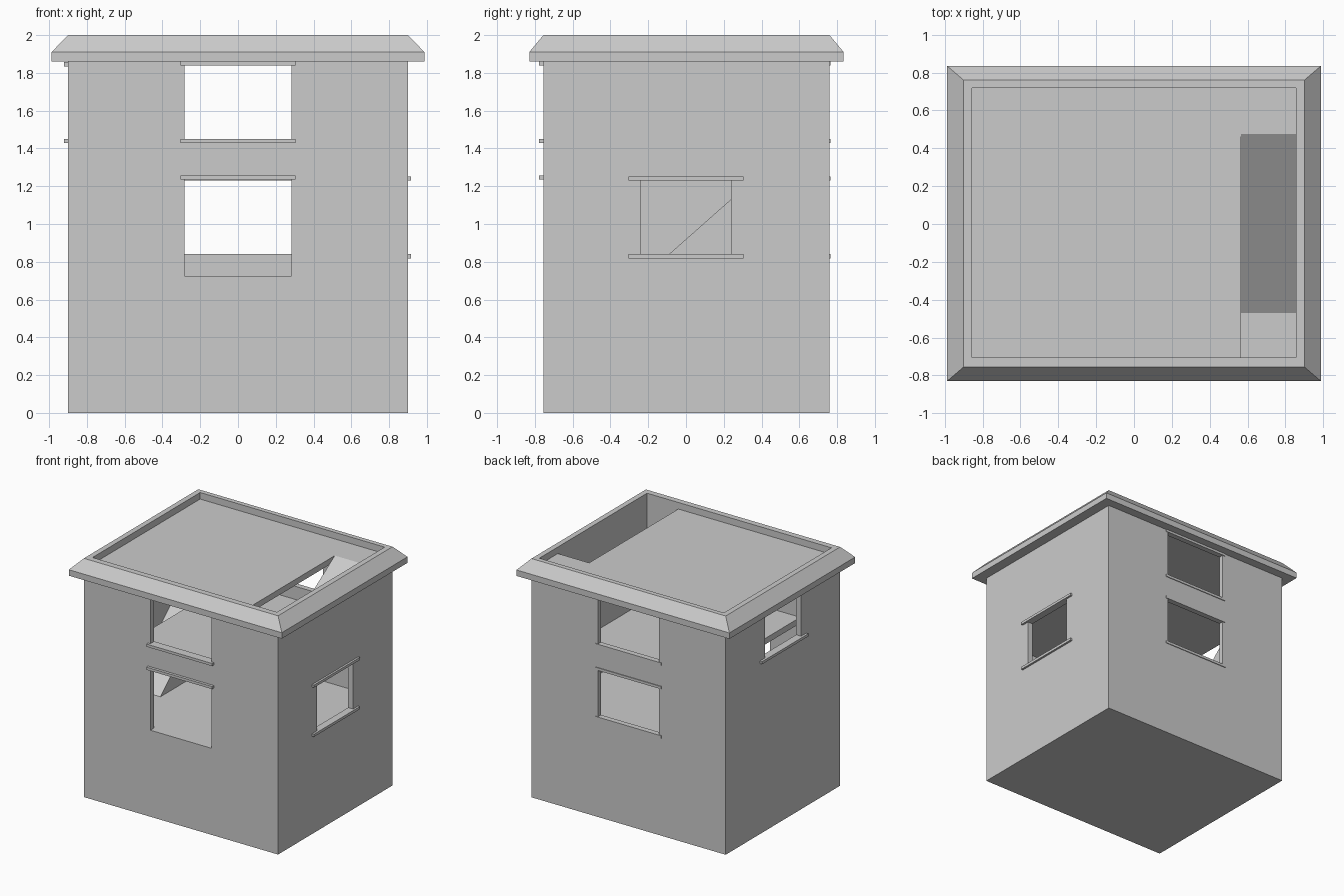
import bpy, bmesh

if "Cube" in bpy.data.objects:
    bpy.data.objects.remove(bpy.data.objects["Cube"])


def prism(name, pts, axis, lo, hi):
    """Extrude a 2D outline along an axis: 'z' takes (x, y), 'x' takes (y, z)."""
    def place(p, t):
        return (p[0], p[1], t) if axis == 'z' else (t, p[0], p[1])
    bm = bmesh.new()
    a = [bm.verts.new(place(p, lo)) for p in pts]
    b = [bm.verts.new(place(p, hi)) for p in pts]
    n = len(pts)
    bm.faces.new(a[::-1])
    bm.faces.new(b)
    for i in range(n):
        j = (i + 1) % n
        bm.faces.new((a[i], a[j], b[j], b[i]))
    return finish(name, bm)


def finish(name, bm):
    bmesh.ops.recalc_face_normals(bm, faces=bm.faces)
    me = bpy.data.meshes.new(name)
    bm.to_mesh(me)
    bm.free()
    ob = bpy.data.objects.new(name, me)
    bpy.context.collection.objects.link(ob)
    return ob


def rect(x0, x1, y0, y1):
    return [(x0, y0), (x1, y0), (x1, y1), (x0, y1)]


def box(name, x0, x1, y0, y1, z0, z1):
    return prism(name, rect(x0, x1, y0, y1), 'z', z0, z1)


def cut(target, cutter):
    m = target.modifiers.new("cut", 'BOOLEAN')
    m.operation = 'DIFFERENCE'
    m.solver = 'EXACT'
    m.object = cutter
    bpy.context.view_layer.objects.active = target
    bpy.ops.object.modifier_apply(modifier=m.name)
    bpy.data.objects.remove(cutter, do_unlink=True)


# Outer walls, solid below the first floor and hollow above
X, YF, YB = 0.9, -0.755, 0.76
IX, IYF, IYB = 0.855, -0.705, 0.72
FLOOR1, FLOOR2, ROOF = 0.725, 1.34, 1.945
walls = box("walls", -X, X, YF, YB, 0, 2)
cut(walls, box("room_cutter", -IX, IX, IYF, IYB, FLOOR1, 2.2))

# Openings: side, bottom, top, has a sill
openings = [
    ("front", FLOOR1, 1.235, False), ("front", 1.45, 1.84, True),
    ("back", 0.84, 1.23, True), ("back", 1.45, 1.84, True),
    ("right", 0.84, 1.23, True), ("left", 1.45, 1.835, True),
]


def wall_box(name, side, half, z0, z1, out, depth):
    """Box on one wall, reaching 'out' beyond it and 'depth' into it."""
    if side == "front":
        return box(name, -half, half, YF - out, YF + depth, z0, z1)
    if side == "back":
        return box(name, -half, half, YB - depth, YB + out, z0, z1)
    if side == "right":
        return box(name, X - depth, X + out, -half, half, z0, z1)
    return box(name, -X - out, -X + depth, -half, half, z0, z1)


reach = {"front": 0.023, "back": 0.006, "right": 0.017, "left": 0.02}
for side, z0, z1, sill in openings:
    half = 0.283 if side in ("front", "back") else 0.238
    cut(walls, wall_box("opening_cutter", side, half, z0, z1, 0.1, 0.12))
    # Lintel over each opening, sill under each window
    wall_box(side + "_lintel", side, 0.305, z1, z1 + 0.022, reach[side], 0.02)
    if sill:
        wall_box(side + "_sill", side, 0.305, z0 - 0.022, z0, reach[side], 0.02)

# Overhanging cornice with sloped top
bm = bmesh.new()
rings = []
for o, z in ((0, 1.86), (0.087, 1.86), (0.087, 1.91), (0, 2.0)):
    oy = o * 0.86
    rings.append([bm.verts.new((x, y, z)) for x, y in
                  rect(-X - o, X + o, YF - oy, YB + oy)])
for r, s in zip(rings, rings[1:] + rings[:1]):
    for i in range(4):
        j = (i + 1) % 4
        bm.faces.new((r[i], r[j], s[j], s[i]))
finish("cornice", bm)

# Upper floor and roof deck, each notched for its stair ramp
W, END = 0.565, 0.475
for name, s, top in (("upper_floor", -1, FLOOR2), ("roof_deck", 1, ROOF)):
    outline = [(-IX, IYF), (W, IYF), (W, END), (IX, END), (IX, IYB), (-IX, IYB)]
    prism(name, [(s * x, y) for x, y in outline], 'z', top - 0.05, top)

# Solid ramps to the upper floor and to the roof
prism("lower_ramp", [(-0.22, FLOOR1), (END, FLOOR1), (END, FLOOR2)], 'x', -IX, -W)
prism("upper_ramp", [(-0.47, FLOOR2), (END, FLOOR2), (END, ROOF)], 'x', W, IX)
